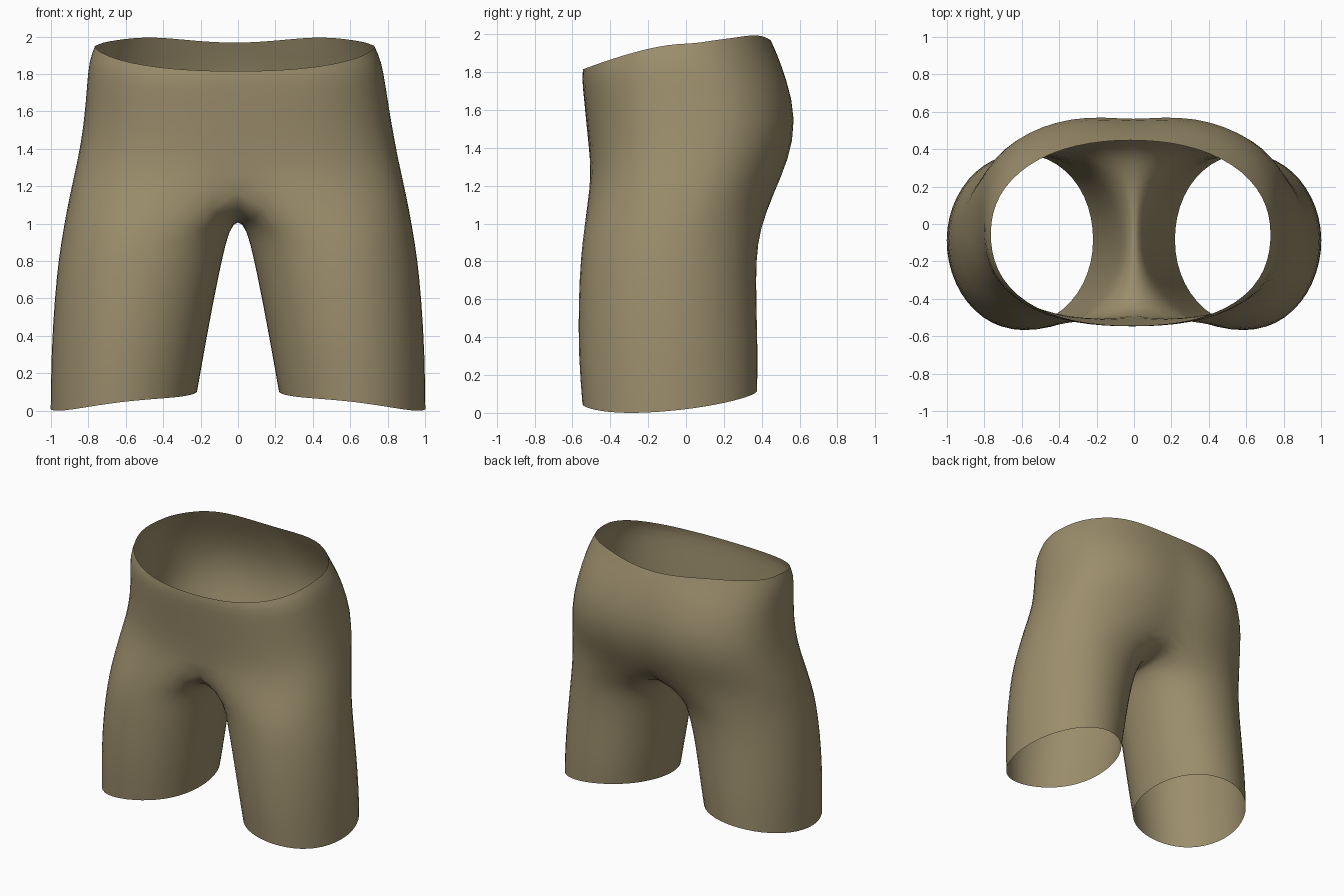
import bpy, bmesh, math

if "Cube" in bpy.data.objects:
    bpy.data.objects.remove(bpy.data.objects["Cube"])

OUTER, TOTAL = 17, 24      # points on the outer arc / on a whole leg ring


def oval(phi, e):
    """Unit superellipse point at polar angle phi; 0 outward, -90 front, +90 back."""
    c, s = math.cos(phi), math.sin(phi)
    r = (abs(c) ** e + abs(s) ** e) ** (-1 / e)
    return c * r, s * r


def leg_ring(z, x0, x1, y0, y1, inner=2.1, hem=False):
    pts = []
    for i in range(TOTAL):
        phi = math.radians(-120 + 15 * i)
        u, v = oval(phi, 1.96 if math.cos(phi) > 0 else inner)
        front = max(0, -v)
        x = (x0 + x1) / 2 + u * (x1 - x0) / 2 + 0.02 * front ** 2
        y = (y0 + y1) / 2 + v * (y1 - y0) / 2
        if hem:
            z = 0.136 - 0.118 * x + 0.089 * y + 0.033 * front ** 3 + 0.018 * max(0, v) ** 2
        pts.append((x, y, z))
    return pts


def trunk_ring(zf, zs, zb, rx, y0, y1, ef, eb, dip_f, dip_b):
    """Half ring from front centre round the side to back centre."""
    pts = []
    for i in range(OUTER):
        phi = math.radians(-90 + 180 * i / (OUTER - 1))
        u, v = oval(phi, ef if phi < 0 else eb)
        if i in (0, OUTER - 1):
            u = 0
        dip = math.exp(-(u * rx / 0.17) ** 2) * (dip_f if v < 0 else dip_b)
        y = (y0 + y1) / 2 + v * ((y1 - y0) / 2 - dip)
        z = zs + ((zf if v < 0 else zb) - zs) * abs(v) ** 1.4
        pts.append((u * rx, y, z))
    return pts


# Leg rings, hem upward: z, inner x, outer x, front y, back y, inner squareness
rings = [
    leg_ring(0, 0.215, 1.006, -0.552, 0.38, hem=True),
    leg_ring(0.30, 0.18, 1.003, -0.573, 0.385),
    leg_ring(0.60, 0.125, 0.985, -0.573, 0.375),
    leg_ring(0.82, 0.08, 0.963, -0.56, 0.375, 2.25),
    leg_ring(0.97, 0.045, 0.938, -0.543, 0.395, 2.5),
]
# Crotch ring: outer arc belongs to the trunk, inner arc follows the centre seam
crotch = trunk_ring(1.20, 1.14, 1.16, 0.904, -0.522, 0.485, 2.7, 2.4, 0.03, 0.05)
yb, yf = crotch[-1][1], crotch[0][1]
for k in range(1, TOTAL - OUTER + 1):
    t = 1 - 2 * k / (TOTAL - OUTER + 1)
    crotch.append((0, (yb + yf) / 2 + t * (yb - yf) / 2, 1.024 + 0.14 * abs(t) ** 2.5))
rings.append(crotch)
# Trunk rings: front, side, back heights, half width, front y, back y,
# front and back squareness, front and back centre dips
rings += [
    trunk_ring(1.33, 1.33, 1.33, 0.860, -0.513, 0.562, 2.65, 2.45, 0.008, 0.035),
    trunk_ring(1.48, 1.52, 1.55, 0.825, -0.522, 0.606, 2.65, 2.5, 0, 0.033),
    trunk_ring(1.66, 1.74, 1.77, 0.799, -0.54, 0.545, 2.6, 2.45, 0, 0.018),
    trunk_ring(1.77, 1.87, 1.90, 0.784, -0.551, 0.485, 2.5, 2.3, 0, 0.005),
    trunk_ring(1.815, 1.95, 1.965, 0.75, -0.545, 0.45, 2.4, 2.2, 0, 0),
]
# Slight lift of the rear waistband either side of its centre
rings[-1] = [(x, y, z + (0.036 * math.exp(-((x - 0.47) / 0.25) ** 2) if y > 0.1 else 0))
             for x, y, z in rings[-1]]

bm = bmesh.new()
loops = [[bm.verts.new(p) for p in r] for r in rings]
for a, b in zip(loops, loops[1:]):
    closed = len(b) == TOTAL
    n = TOTAL if closed else OUTER - 1
    for i in range(n):
        j = (i + 1) % TOTAL
        bm.faces.new((a[i], a[j], b[j], b[i]))

# Mirror to the other side and weld the centre seam
bmesh.ops.mirror(bm, geom=bm.verts[:] + bm.edges[:] + bm.faces[:],
                 axis='X', merge_dist=0.0005)
bmesh.ops.remove_doubles(bm, verts=bm.verts[:], dist=0.0005)
bmesh.ops.recalc_face_normals(bm, faces=bm.faces[:])
# The waist leans a little to one side
for v in bm.verts:
    v.co.x -= 0.018 * max(0, min(1, (v.co.z - 1.5) / 0.45))

mesh = bpy.data.meshes.new("shorts")
bm.to_mesh(mesh)
bm.free()
shorts = bpy.data.objects.new("shorts", mesh)
bpy.context.collection.objects.link(shorts)

cloth = bpy.data.materials.new("khaki_cloth")
cloth.diffuse_color = (0.33, 0.27, 0.15, 1)
cloth.use_nodes = True
cloth.node_tree.nodes["Principled BSDF"].inputs["Base Color"].default_value = cloth.diffuse_color
mesh.materials.append(cloth)

sub = shorts.modifiers.new("soften", 'SUBSURF')
sub.levels = sub.render_levels = 1
for p in mesh.polygons:
    p.use_smooth = True
